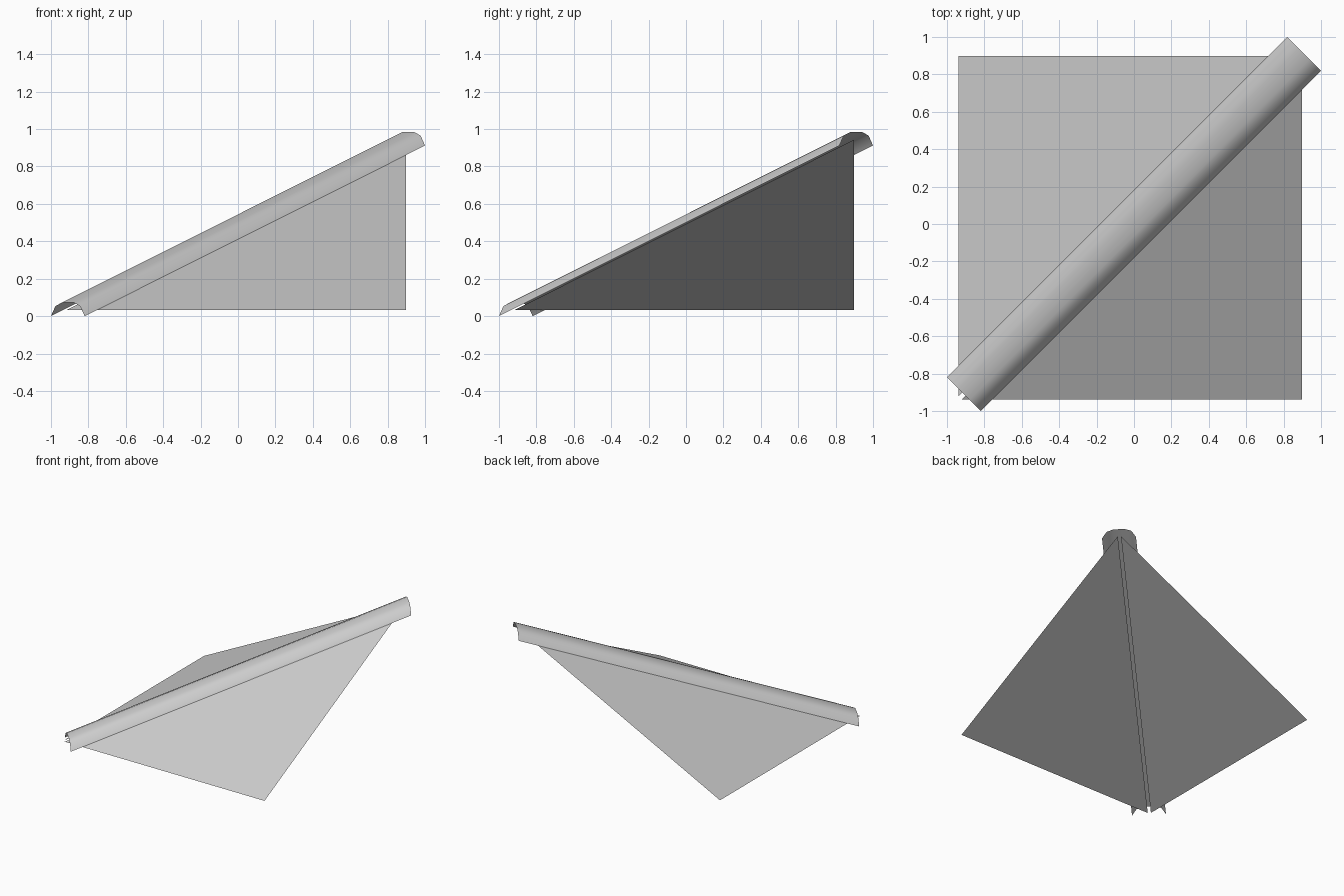
import bpy

cube = bpy.data.objects.get("Cube")
if cube:
    bpy.data.objects.remove(cube, do_unlink=True)

grey = bpy.data.materials.new("light_grey")
grey.use_nodes = True
colour = (0.6, 0.6, 0.6, 1)
grey.diffuse_color = colour
grey.node_tree.nodes["Principled BSDF"].inputs["Base Color"].default_value = colour

SLOPE = 0.501   # rise of each roof plane
EAVE = -0.937   # eave position
FAR = 0.897     # far edge of both planes
GAP = 0.017     # setback of each plane from the hip line
END = 0.91      # ridge cap end, on the diagonal
HALF = 0.09     # half width of the cap along each axis


def height(t):
    """Height of a roof plane at distance t across it."""
    return SLOPE * (t + END + HALF)


def make(name, verts, faces, smooth=False):
    mesh = bpy.data.meshes.new(name)
    mesh.from_pydata(verts, [], faces)
    mesh.materials.append(grey)
    for p in mesh.polygons:
        p.use_smooth = smooth
    obj = bpy.data.objects.new(name, mesh)
    bpy.context.collection.objects.link(obj)
    return obj


# Two triangular roof planes, mirrored across the diagonal hip
tri = [(EAVE + GAP, EAVE), (FAR, EAVE), (FAR, FAR - GAP)]
make("front_roof_plane", [(x, y, height(y)) for x, y in tri], [(0, 1, 2)])
make("back_roof_plane", [(y, x, height(y)) for x, y in tri], [(2, 1, 0)])

# Rounded ridge cap: an open shell swept up the hip with vertical end cuts
half = [(HALF, 0), (0.066, 0.054), (0.03, 0.073)]
profile = [(-d, h) for d, h in half] + [(d, h) for d, h in reversed(half)]
n = len(profile)
verts = []
for c in (-END, END):
    base = SLOPE * (c + END)
    verts += [(c + d, c - d, base + h) for d, h in profile]
faces = [(i, i + 1, n + i + 1, n + i) for i in range(n - 1)]
make("ridge_cap", verts, [f[::-1] for f in faces], smooth=True)
